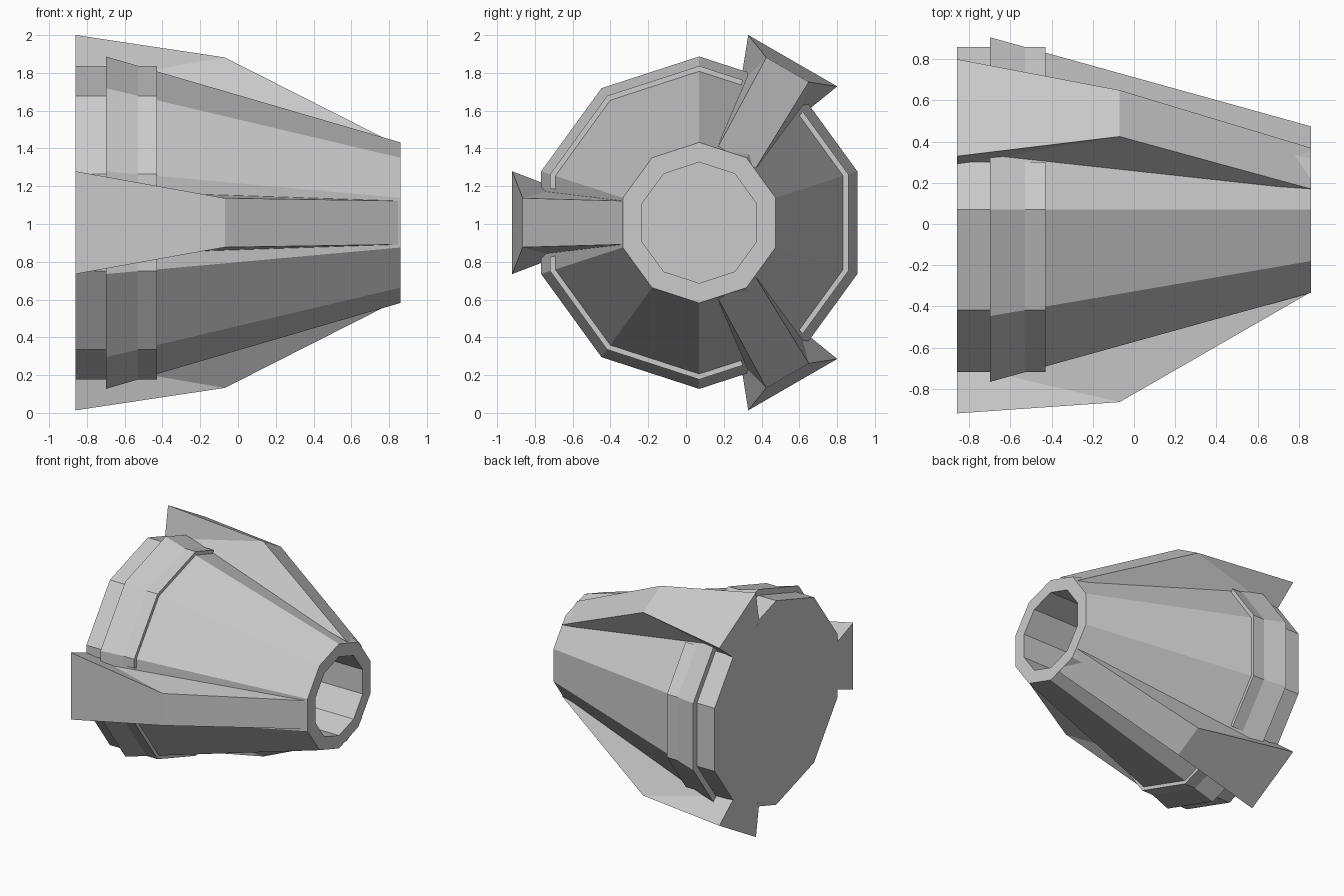
import bpy, bmesh
from math import cos, sin, radians, pi

if "Cube" in bpy.data.objects:
    bpy.data.objects.remove(bpy.data.objects["Cube"])

CY, CZ = 0.07, 1.007   # axis of the nozzle, running along x
N = 10                 # sides of the body
FINS = (60, 180, 300)  # fin angles around the axis


def finish(name, bm):
    bmesh.ops.recalc_face_normals(bm, faces=bm.faces)
    me = bpy.data.meshes.new(name)
    bm.to_mesh(me)
    bm.free()
    ob = bpy.data.objects.new(name, me)
    bpy.context.collection.objects.link(ob)
    return ob


def polar(x, r, deg):
    return (x, CY + r * cos(radians(deg)), CZ + r * sin(radians(deg)))


def deca(r, deg):
    """Radius of a decagon (corner pointing up) at any angle."""
    off = (deg - 90) % 36 - 18
    return r * cos(pi / N) / cos(radians(off))


def bridge(bm, a, b, closed):
    n = len(a)
    for i in range(n if closed else n - 1):
        j = (i + 1) % n
        bm.faces.new((a[i], a[j], b[j], b[i]))


# Body: bored cone, stepped flange and rear drum, lathed with ten sides
bm = bmesh.new()
profile = [(-0.43, 0.32), (0.86, 0.32), (0.86, 0.425),
           (-0.70, 0.88), (-0.70, 0.80), (-0.86, 0.80)]
rings = [[bm.verts.new(polar(x, r, 90 + 36 * i)) for i in range(N)]
         for x, r in profile]
for a, b in zip(rings, rings[1:]):
    bridge(bm, a, b, True)
bm.faces.new(rings[0])
bm.faces.new(rings[-1])
finish("nozzle_body", bm)

# Rear bands: three arcs following the decagon, open at the fins
for k, fin in enumerate(FINS):
    start, end = fin + 13, fin + 107
    corners = [90 + 36 * i for i in range(N + 3) if start < 90 + 36 * i < end]
    if fin == 300:
        corners = [342, 378]
    angles = [start] + corners + [end]
    bm = bmesh.new()
    loops = []
    for x, r in ((-0.86, 0.76), (-0.86, 0.83), (-0.43, 0.83), (-0.43, 0.76)):
        loops.append([bm.verts.new(polar(x, deca(r, a), a)) for a in angles])
    for i in range(4):
        bridge(bm, loops[i], loops[(i + 1) % 4], False)
    bm.faces.new([l[0] for l in loops])
    bm.faces.new([l[-1] for l in loops])
    finish(f"rear_band_{k + 1}", bm)

# Fins: flared at the back, pinched in the middle, tapering to the mouth
for k, fin in enumerate(FINS):
    c, s = cos(radians(fin)), sin(radians(fin))
    bm = bmesh.new()

    def pair(x, rad, half):
        return [bm.verts.new((x, CY + rad * c - h * s, CZ + rad * s + h * c))
                for h in (-half, half)]

    outer = pair(-0.86, 0.99, 0.272)
    inner = pair(-0.86, 0.75, 0.18)
    mid = pair(-0.07, 0.935, 0.13)
    front = pair(0.86, 0.40, 0.115)
    for a, b in ((outer, mid), (mid, front), (front, inner), (inner, outer)):
        bm.faces.new((a[0], a[1], b[1], b[0]))
    for i in (0, 1):
        bm.faces.new((outer[i], mid[i], inner[i]))
        bm.faces.new((mid[i], front[i], inner[i]))
    finish(f"fin_{k + 1}", bm)
